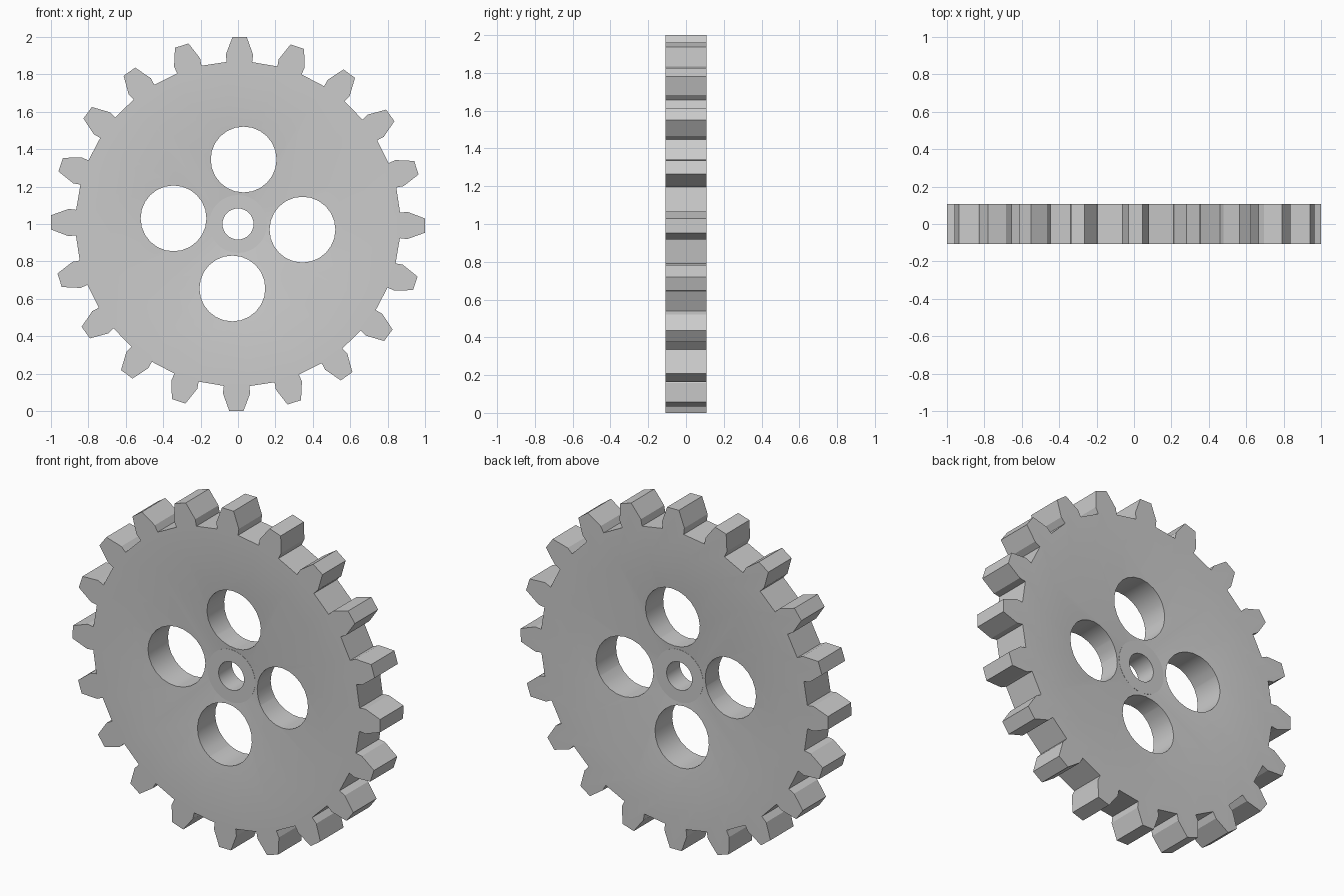
import bpy, bmesh, math

if "Cube" in bpy.data.objects:
    bpy.data.objects.remove(bpy.data.objects["Cube"])

TEETH = 20
HALF = 0.108          # half thickness at the rim
DISH = 0.06           # half thickness at the hub
TWIST = math.radians(-0.5)

steel = bpy.data.materials.new("plain grey")
steel.diffuse_color = (0.6, 0.6, 0.6, 1)
steel.use_nodes = True
steel.node_tree.nodes["Principled BSDF"].inputs["Base Color"].default_value = steel.diffuse_color


def finish(bm, name):
    bmesh.ops.recalc_face_normals(bm, faces=bm.faces)
    me = bpy.data.meshes.new(name)
    bm.to_mesh(me)
    bm.free()
    me.materials.append(steel)
    ob = bpy.data.objects.new(name, me)
    ob.location.z = 1
    bpy.context.collection.objects.link(ob)
    return ob


def polar(bm, r, a, y):
    # angle measured clockwise from straight up
    return bm.verts.new((r * math.sin(a), y, r * math.cos(a)))


def ring(bm, r, y, n, start=0):
    return [polar(bm, r, start + i * math.tau / n, y) for i in range(n)]


def bridge(bm, a, b):
    n = len(a)
    for i in range(n):
        j = (i + 1) % n
        bm.faces.new((a[i], a[j], b[j], b[i]))


# toothed wheel with a shallow dish on both sides
profile = [(-0.068, 0.866), (-0.073, 0.905), (-0.038, 1.0),
           (0.038, 1.0), (0.073, 0.905), (0.068, 0.866)]
bm = bmesh.new()
outlines, bores = [], []
start = math.atan2(*profile[0]) - TWIST
for y in (-1, 1):
    outline = []
    for t in range(TEETH):
        base = t * math.tau / TEETH - TWIST
        outline += [polar(bm, math.hypot(x, z), base + math.atan2(x, z), y * HALF)
                    for x, z in profile]
    rim = ring(bm, 0.7, y * HALF, TEETH, start)
    inner = ring(bm, 0.145, y * DISH, TEETH, start)
    m = len(outline)
    for t in range(TEETH):
        arc = [outline[(6 * t + k) % m] for k in range(7)]
        bm.faces.new(arc + [rim[(t + 1) % TEETH], rim[t]])
    bridge(bm, rim, inner)
    outlines.append(outline)
    bores.append(inner)
bridge(bm, *outlines)
bridge(bm, *bores)
gear = finish(bm, "gear_wheel")

# four round lightening holes
bm = bmesh.new()
for k in range(4):
    a = math.radians(5) + k * math.pi / 2
    cx, cz = 0.346 * math.sin(a), 0.346 * math.cos(a)
    ends = []
    for y in (-0.3, 0.3):
        c = ring(bm, 0.176, y, 24)
        for v in c:
            v.co.x += cx
            v.co.z += cz
        bm.faces.new(c)
        ends.append(c)
    bridge(bm, *ends)
cutter = finish(bm, "hole_cutter")
cutter.hide_render = True

mod = gear.modifiers.new("holes", 'BOOLEAN')
mod.operation = 'DIFFERENCE'
mod.solver = 'EXACT'
mod.object = cutter
bpy.context.view_layer.objects.active = gear
gear.select_set(True)
bpy.ops.object.modifier_apply(modifier="holes")
bpy.data.objects.remove(cutter)

# hub washer with the axle bore
bm = bmesh.new()
outer = [ring(bm, 0.155, y, 32) for y in (-DISH - 0.002, DISH + 0.002)]
bore = [ring(bm, 0.083, y, 32) for y in (-DISH - 0.002, DISH + 0.002)]
bridge(bm, *outer)
bridge(bm, *bore)
for o, b in zip(outer, bore):
    bridge(bm, o, b)
hub = finish(bm, "hub")

# smooth hole walls, crisp teeth
for ob in (gear, hub):
    bpy.ops.object.select_all(action='DESELECT')
    ob.select_set(True)
    bpy.context.view_layer.objects.active = ob
    bpy.ops.object.shade_smooth_by_angle(angle=math.radians(16))
